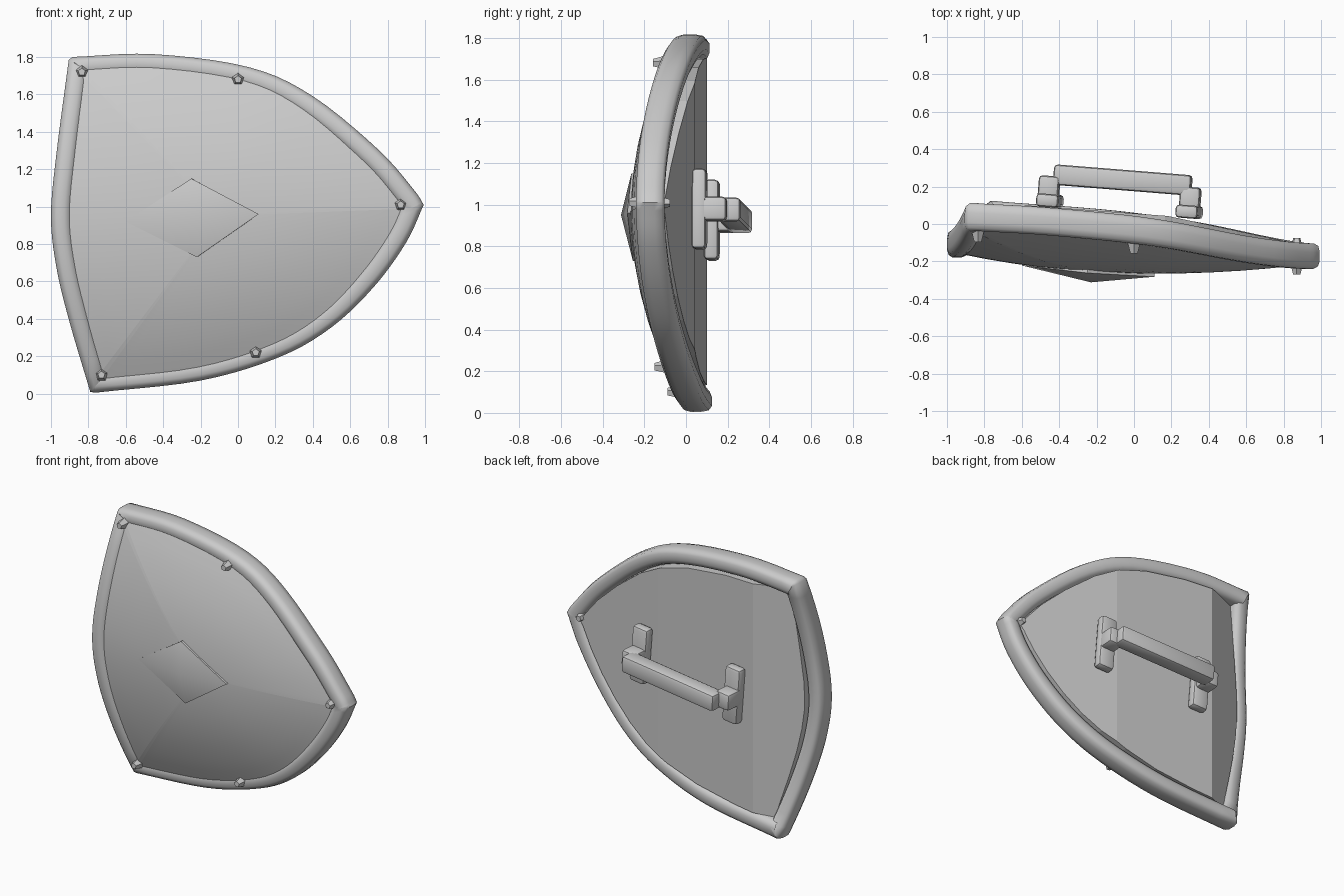
import bpy, bmesh, math
from mathutils import Vector, Matrix

if "Cube" in bpy.data.objects:
    bpy.data.objects.remove(bpy.data.objects["Cube"])

# Outer outline in x-z: three curved sides between sharp corners (clockwise from upper left)
TOP = [(-0.885, 1.80), (-0.45, 1.815), (0.06, 1.745), (0.40, 1.59), (0.75, 1.305), (0.94, 1.09), (0.993, 1.01)]
LOW = [(0.993, 1.01), (0.90, 0.81), (0.73, 0.575), (0.50, 0.355), (0.22, 0.195), (-0.20, 0.07), (-0.765, 0.005)]
LEFT = [(-0.79, 0.01), (-0.90, 0.38), (-0.97, 0.67), (-1.0, 0.95), (-0.97, 1.29), (-0.905, 1.785)]


def smooth_side(pts, n=5):
    """Catmull-Rom samples through the points, without the last one."""
    p = [Vector(q) for q in pts]
    p = [2 * p[0] - p[1]] + p + [2 * p[-1] - p[-2]]
    out = []
    for i in range(1, len(p) - 2):
        a, b, c, d = p[i - 1:i + 3]
        for k in range(n):
            t = k / n
            out.append(0.5 * (2 * b + (c - a) * t + (2 * a - 5 * b + 4 * c - d) * t * t
                              + (3 * b - a - 3 * c + d) * t ** 3))
    return out


OUTER = (smooth_side(TOP) + smooth_side(LOW) + [Vector(LOW[-1])]
         + smooth_side(LEFT) + [Vector(LEFT[-1])])


def miter_dirs(pts):
    """Inward mitre vector at every outline point."""
    res, n = [], len(pts)
    for i in range(n):
        e1 = (pts[i] - pts[i - 1]).normalized()
        e2 = (pts[(i + 1) % n] - pts[i]).normalized()
        n1, n2 = Vector((e1.y, -e1.x)), Vector((e2.y, -e2.x))
        m = (n1 + n2).normalized()
        res.append(m / max(0.45, m.dot(n1)))
    return res


MITER = miter_dirs(OUTER)


def rim_front(x, z):
    u = z - (0.965 + 0.045 * x)
    return -0.23 - 0.03 * x + 0.02 * x * x + 0.2 * u * u


def plate_front(x, z, t):
    return rim_front(x, z) + 0.025 - 0.06 * (1 - t * t)


def make(name, bm, angle=40):
    bmesh.ops.recalc_face_normals(bm, faces=bm.faces)
    me = bpy.data.meshes.new(name)
    bm.to_mesh(me)
    bm.free()
    ob = bpy.data.objects.new(name, me)
    bpy.context.collection.objects.link(ob)
    bpy.ops.object.select_all(action='DESELECT')
    ob.select_set(True)
    bpy.context.view_layer.objects.active = ob
    bpy.ops.object.shade_smooth_by_angle(angle=math.radians(angle))
    return ob


def bridge(bm, r1, r2):
    n = len(r1)
    for i in range(n):
        bm.faces.new((r1[i], r1[(i + 1) % n], r2[(i + 1) % n], r2[i]))


# Rim: rounded section swept round the outline
SECTION = [(0, .65), (0, .3), (.08, .1), (.27, 0), (.65, 0), (.88, .08), (1, .25),
           (1, .75), (.88, .93), (.65, 1), (.25, 1), (.06, .9)]
bm = bmesh.new()
rings = []
for s, d in SECTION:
    ring = []
    for p, m in zip(OUTER, MITER):
        q = p + m * 0.11 * s
        depth = 0.148 - 0.012 * max(0, p.x)
        ring.append(bm.verts.new((q.x, rim_front(p.x, p.y) + depth * d, q.y)))
    rings.append(ring)
for i in range(len(rings)):
    bridge(bm, rings[i - 1], rings[i])
make("rim", bm, 50)

# Domed front plate
CENTRE = Vector((-0.1, 0.95))
EDGE = [p + m * 0.07 for p, m in zip(OUTER, MITER)]
bm = bmesh.new()
prev = None
for t in (1, 0.9, 0.8, 0.65, 0.5, 0.35, 0.2, 0.1):
    ring = []
    for e in EDGE:
        q = CENTRE.lerp(e, t)
        ring.append(bm.verts.new((q.x, plate_front(q.x, q.y, t), q.y)))
    if prev:
        bridge(bm, prev, ring)
    prev = ring
mid = bm.verts.new((CENTRE.x, plate_front(*CENTRE, 0), CENTRE.y))
for i in range(len(prev)):
    bm.faces.new((prev[i], prev[(i + 1) % len(prev)], mid))
make("front_plate", bm)


# Back plate: three flat panels with upright creases, plus its side wall
def back_y(x):
    if x < -0.58:
        return 0.1 + (x + 0.58) * 0.38
    if x < 0.18:
        return 0.1 - (x + 0.58) * 0.075
    return 0.043 - (x - 0.18) * 0.215


bm = bmesh.new()
back = [p + m * 0.11 for p, m in zip(OUTER, MITER)]
bm.faces.new([bm.verts.new((q.x, 0, q.y)) for q in back[::3]])
for x in (-0.58, 0.18):
    bmesh.ops.bisect_plane(bm, geom=bm.verts[:] + bm.edges[:] + bm.faces[:],
                           plane_co=(x, 0, 0), plane_no=(1, 0, 0))
for v in bm.verts:
    v.co.y = back_y(v.co.x)
border = [e for e in bm.edges if e.is_boundary]
wall = bmesh.ops.extrude_edge_only(bm, edges=border)
for v in wall["geom"]:
    if isinstance(v, bmesh.types.BMVert):
        v.co.y = min(v.co.y, rim_front(v.co.x, v.co.z) + 0.05)
make("back_plate", bm, 3)

# Diamond boss: ridged mound with pointed corners
corners = [(-0.6, 0.92, -0.222), (-0.25, 1.15, -0.262), (0.11, 0.96, -0.282), (-0.22, 0.73, -0.255)]
bm = bmesh.new()
base = [bm.verts.new((x, y, z)) for x, z, y in corners]
foot = [bm.verts.new((x * 0.97, -0.2, z)) for x, z, y in corners]
peak = bm.verts.new((-0.23, -0.312, 0.95))
for i in range(4):
    bm.faces.new((base[i], base[(i + 1) % 4], peak))
bridge(bm, base, foot)
make("diamond_boss", bm, 35)

# Rivets: small faceted studs on the rim, front and back
for i, (x, z, side) in enumerate([(-0.835, 1.72, 0), (0.0, 1.68, 0), (0.87, 1.01, 0), (0.095, 0.22, 0),
                                  (-0.73, 0.1, 0), (0.87, 1.01, 1)]):
    bm = bmesh.new()
    y = rim_front(x, z) + (0.135 if side else 0)
    bmesh.ops.create_cone(bm, cap_ends=True, segments=5, radius1=0.036, radius2=0.02, depth=0.06,
                          matrix=Matrix.Translation((x, y, z))
                          @ Matrix.Rotation(math.pi / 2 * (-1 if side else 1), 4, 'X'))
    make(f"rivet_{i + 1}", bm, 20)

# Handle: bevelled boxes, all tilted slightly with the shield
TILT = Matrix.Rotation(-0.08, 4, 'Z') @ Matrix.Rotation(-0.08, 4, 'Y')


def block(name, centre, size):
    bm = bmesh.new()
    bmesh.ops.create_cube(bm, size=1, matrix=Matrix.Translation(centre) @ TILT
                          @ Matrix.Diagonal((*size, 1)))
    bmesh.ops.bevel(bm, geom=bm.edges[:], offset=0.02, segments=2, profile=0.5, affect='EDGES')
    make(name, bm, 35)


for side, x, y, z in (("left", -0.45, 0.125, 0.925), ("right", 0.295, 0.065, 0.978)):
    k = -1 if side == "left" else 1
    block(f"{side}_bracket", (x, y, z), (0.12, 0.07, 0.385))
    block(f"{side}_post", (x + 0.005 * k, y + 0.06, z), (0.11, 0.145, 0.115))
block("grip_bar", (-0.06, 0.235, 0.948), (0.74, 0.11, 0.115))
